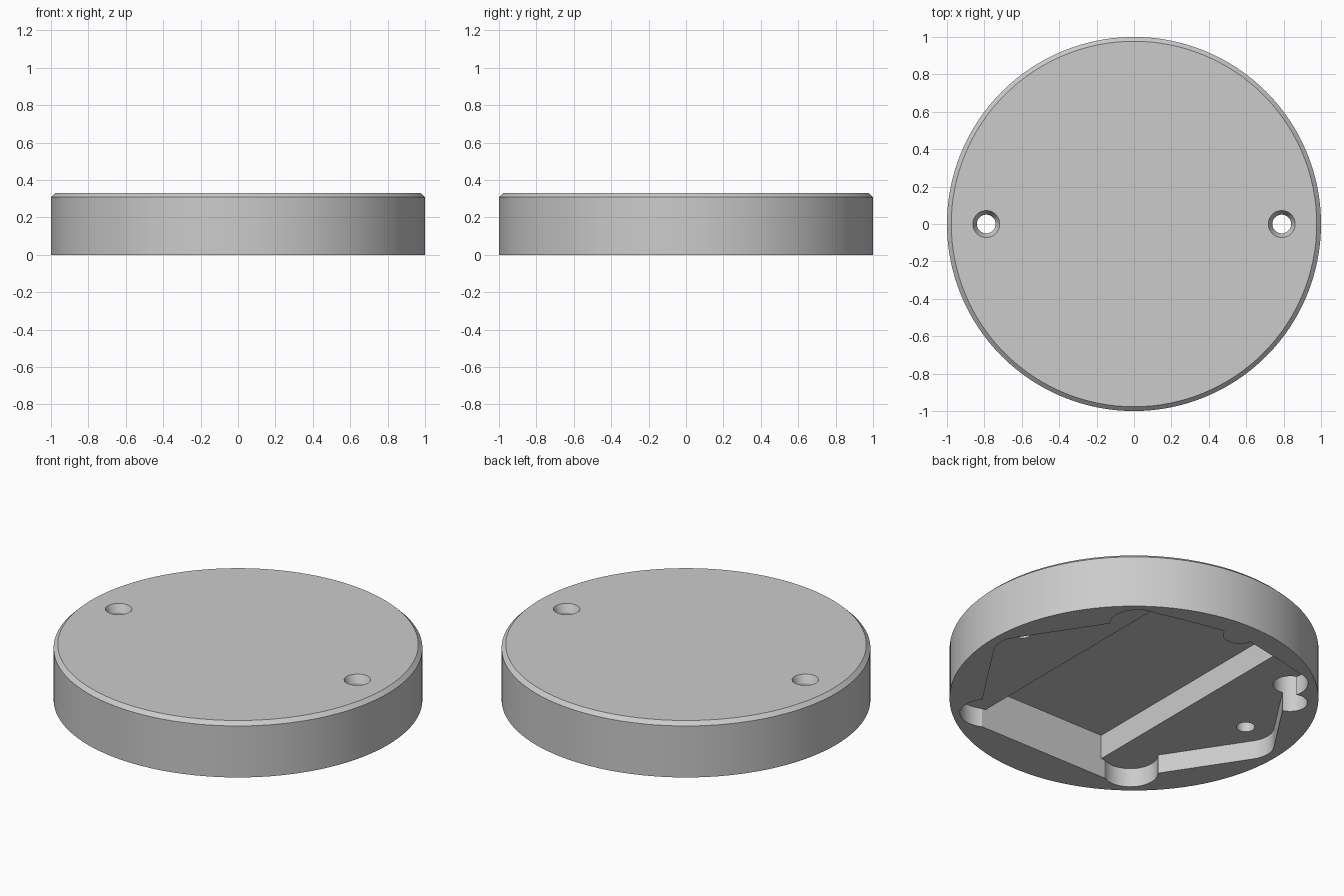
import bpy, bmesh, math

cube = bpy.data.objects.get("Cube")
if cube:
    bpy.data.objects.remove(cube, do_unlink=True)

HEIGHT = 0.33
POCKET = 0.113      # depth of the broad recess
CHANNEL = 0.258     # depth of the central recess
HALF = 0.41         # half width of the central recess
HOLE_X = 0.79

grey = bpy.data.materials.new("plain grey")
grey.use_nodes = True
grey.diffuse_color = (0.6, 0.6, 0.6, 1)
grey.node_tree.nodes["Principled BSDF"].inputs["Base Color"].default_value = (0.6, 0.6, 0.6, 1)


def new_object(name, bm):
    bmesh.ops.recalc_face_normals(bm, faces=bm.faces)
    mesh = bpy.data.meshes.new(name)
    bm.to_mesh(mesh)
    bm.free()
    mesh.materials.append(grey)
    obj = bpy.data.objects.new(name, mesh)
    bpy.context.collection.objects.link(obj)
    return obj


def loft(name, rings):
    """Closed solid through matching rings of (points, z)."""
    bm = bmesh.new()
    loops = [[bm.verts.new((x, y, z)) for x, y in pts] for pts, z in rings]
    for low, high in zip(loops, loops[1:]):
        for i in range(len(low)):
            bm.faces.new((low[i - 1], low[i], high[i], high[i - 1]))
    bm.faces.new(loops[0])
    bm.faces.new(loops[-1])
    return new_object(name, bm)


def arc(cx, cy, r, start, end, steps):
    angles = [math.radians(start + (end - start) * i / steps) for i in range(steps + 1)]
    return [(cx + r * math.cos(a), cy + r * math.sin(a)) for a in angles]


def circle(cx, cy, r, n=48):
    return arc(cx, cy, r, 0, 360, n)[:-1]


def mirrored(half):
    """Complete an outline whose +x half is given from top to bottom."""
    return half + [(-x, y) for x, y in reversed(half) if abs(x) > 1e-6]


def combine(target, cutter, operation="DIFFERENCE"):
    mod = target.modifiers.new("combine", "BOOLEAN")
    mod.operation = operation
    mod.solver = "EXACT"
    mod.object = cutter
    bpy.context.view_layer.objects.active = target
    bpy.ops.object.modifier_apply(modifier=mod.name)
    bpy.data.objects.remove(cutter, do_unlink=True)


# Round body with a chamfered upper rim
body = loft("round_cover", [(circle(0, 0, 1, 128), 0),
                            (circle(0, 0, 1, 128), 0.308),
                            (circle(0, 0, 0.977, 128), HEIGHT)])

# Broad recess: rounded notch at the back, rounded ends round the screw holes
notch = arc(0, 0.89, 0.09, 270, 350, 10)
half = notch + [(0.36, 0.82), (0.5, 0.783), (0.6, 0.57)]
half += arc(HOLE_X, 0, 0.155, 34, -32, 12)
half += [(0.62, -0.54), (0.5, -0.765)]
recess = loft("recess_cutter", [(mirrored(half), -0.1), (mirrored(half), POCKET)])

# Rounded corners of the recess
for sx in (-1, 1):
    for sy in (-1, 1):
        ring = circle(sx * 0.505, sy * 0.633, 0.15)
        combine(recess, loft("corner_cutter", [(ring, -0.1), (ring, POCKET)]), "UNION")
combine(body, recess)

# Deeper central channel
channel = mirrored(notch + [(0.36, 0.82), (HALF, 0.807), (HALF, -0.765)])
combine(body, loft("channel_cutter", [(channel, -0.1), (channel, CHANNEL)]))

# Small round well beside one corner
ring = circle(-0.68, 0.507, 0.093)
combine(body, loft("well_cutter", [(ring, -0.1), (ring, CHANNEL)]))

# Countersunk screw holes
for x in (-HOLE_X, HOLE_X):
    bore, sink = circle(x, 0, 0.05), circle(x, 0, 0.072)
    combine(body, loft("hole_cutter", [(bore, 0), (bore, 0.285), (sink, HEIGHT), (sink, 0.4)]))

# Smooth curves with crisp edges
bpy.ops.object.select_all(action="DESELECT")
body.select_set(True)
bpy.context.view_layer.objects.active = body
bpy.ops.object.shade_smooth_by_angle(angle=math.radians(25))
